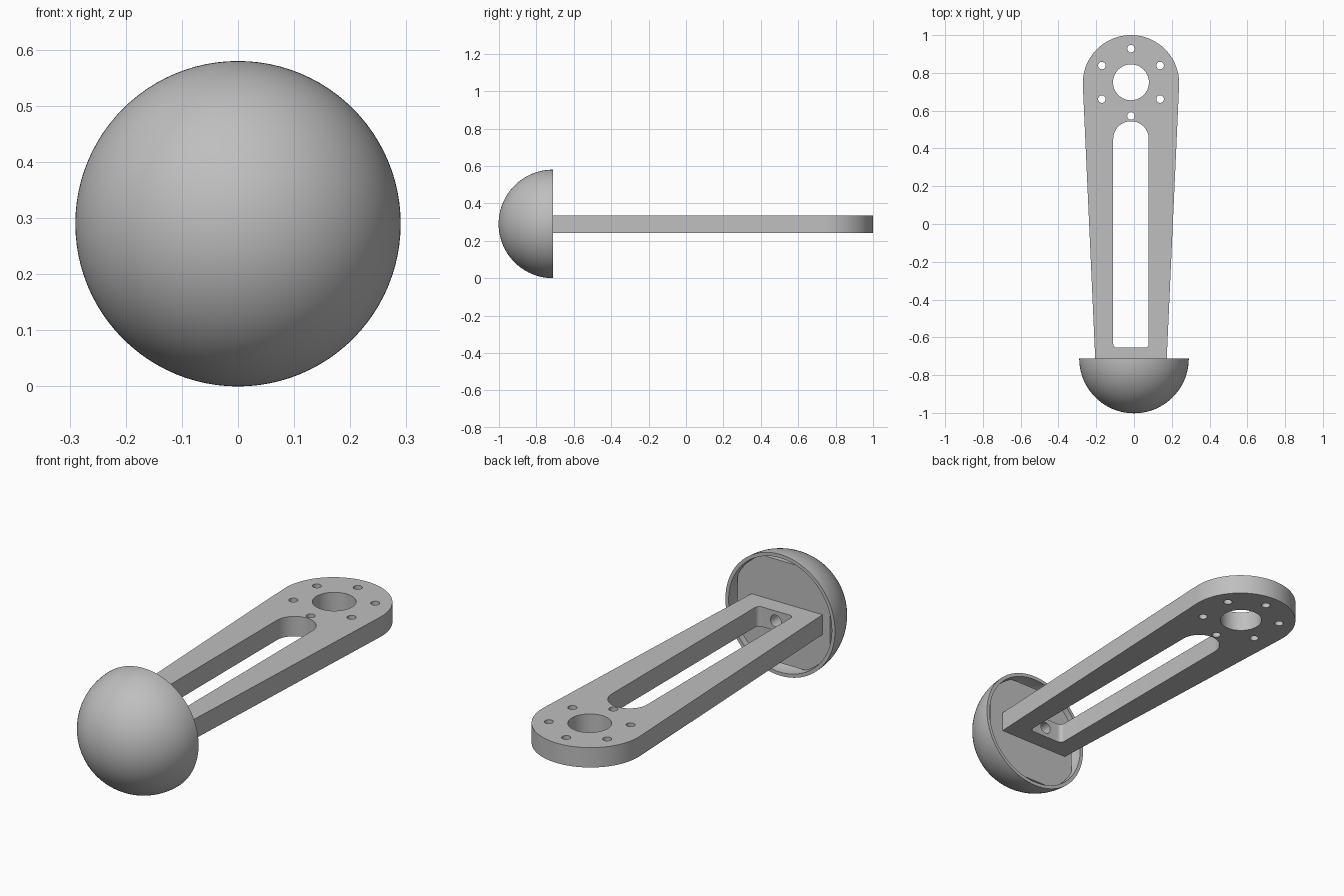
import bpy, bmesh, math
from mathutils import Matrix, Vector

cube = bpy.data.objects.get("Cube")
if cube:
    bpy.data.objects.remove(cube, do_unlink=True)

grey = bpy.data.materials.new("light_grey")
grey.use_nodes = True
COLOUR = (0.52, 0.52, 0.52, 1)
grey.diffuse_color = COLOUR
grey.node_tree.nodes["Principled BSDF"].inputs["Base Color"].default_value = COLOUR

CX = -0.016                 # arm centre line
MID_Z = 0.29                # height of the dome centre
RIM_Y, FLOOR_Y = -0.712, -0.74
R = 0.29


def arc(cx, cy, r, start, end, n):
    """Points along an arc, angles in degrees."""
    return [(cx + r * math.cos(math.radians(start + (end - start) * i / n)),
             cy + r * math.sin(math.radians(start + (end - start) * i / n)))
            for i in range(n + 1)]


def circle(cx, cy, r, n):
    return arc(cx, cy, r, 0, 360, n)[:-1]


def activate(obj):
    bpy.ops.object.select_all(action='DESELECT')
    obj.select_set(True)
    bpy.context.view_layer.objects.active = obj


def smooth(obj):
    activate(obj)
    bpy.ops.object.shade_smooth_by_angle(angle=math.radians(30))


def plate(name, loops, thickness):
    """Flat plate with holes, centred on its own z = 0."""
    curve = bpy.data.curves.new(name, 'CURVE')
    curve.dimensions = '2D'
    curve.fill_mode = 'BOTH'
    curve.extrude = thickness / 2
    for pts in loops:
        spline = curve.splines.new('POLY')
        spline.points.add(len(pts) - 1)
        for p, (x, y) in zip(spline.points, pts):
            p.co = (x, y, 0, 1)
        spline.use_cyclic_u = True
    obj = bpy.data.objects.new(name, curve)
    bpy.context.collection.objects.link(obj)
    activate(obj)
    bpy.ops.object.convert(target='MESH')
    obj = bpy.context.object
    bm = bmesh.new()
    bm.from_mesh(obj.data)
    bmesh.ops.remove_doubles(bm, verts=bm.verts, dist=0.0001)
    bmesh.ops.recalc_face_normals(bm, faces=bm.faces)
    bm.to_mesh(obj.data)
    bm.free()
    obj.data.materials.clear()
    obj.data.materials.append(grey)
    return obj


# Tapered arm with rounded head, slot, bore and six screw holes
HEAD_Y = 0.75
outline = [(CX + 0.188, FLOOR_Y)] + arc(CX, 0.745, 0.255, -3, 183, 64) + [(CX - 0.188, FLOOR_Y)]
slot_r, fillet, slot_end = 0.094, 0.02, -0.655
slot = arc(CX, 0.45, slot_r, 0, 180, 32)
slot += arc(CX - slot_r + fillet, slot_end + fillet, fillet, 180, 270, 6)
slot += arc(CX + slot_r - fillet, slot_end + fillet, fillet, 270, 360, 6)
holes = [circle(CX, HEAD_Y, 0.095, 64)]
for x, y in circle(0, 0, 0.178, 6):
    holes.append(circle(CX - y, HEAD_Y + x, 0.02, 24))
arm = plate("arm", [outline, slot] + holes, 0.095)
arm.data.transform(Matrix.Translation((0, 0, 0.288)))

# Screw hole through the closed end of the slot
bpy.ops.mesh.primitive_cylinder_add(vertices=32, radius=0.028, depth=0.3,
                                    location=(CX, FLOOR_Y, 0.288),
                                    rotation=(math.pi / 2, 0, 0))
cutter = bpy.context.object
cutter.name = "screw_hole_cutter"
cut = arm.modifiers.new("screw_hole", 'BOOLEAN')
cut.object = cutter
cut.solver = 'EXACT'
activate(arm)
bpy.ops.object.modifier_apply(modifier=cut.name)
bpy.data.objects.remove(cutter, do_unlink=True)
smooth(arm)

# Hollow half-ball: outer and inner arcs joined by the rim, spun about y
WALL = 0.017
inner = R - WALL
profile = arc(0, RIM_Y, R, -90, 0, 40) + arc(0, RIM_Y, inner, 0, -90, 40)
bm = bmesh.new()
verts = [bm.verts.new((max(x, 0), y, MID_Z)) for x, y in profile]
edges = [bm.edges.new(pair) for pair in zip(verts, verts[1:])]
bmesh.ops.spin(bm, geom=verts + edges, cent=(0, 0, MID_Z), axis=(0, 1, 0),
               angle=math.tau, steps=96, use_duplicate=False)
bmesh.ops.remove_doubles(bm, verts=bm.verts, dist=0.0001)
bmesh.ops.recalc_face_normals(bm, faces=bm.faces)
mesh = bpy.data.meshes.new("dome_shell")
bm.to_mesh(mesh)
bm.free()
dome = bpy.data.objects.new("dome_shell", mesh)
bpy.context.collection.objects.link(dome)
mesh.materials.append(grey)
smooth(dome)

# Recessed mounting disc with a flat on each side
FLAT = 0.245
disc_pts = [(max(-FLAT, min(FLAT, x)), max(-FLAT, min(FLAT, z)))
            for x, z in circle(0, 0, inner - 0.003, 96)]
disc = plate("mounting_disc", [disc_pts], 0.04)
disc.data.transform(Matrix.Translation((0, FLOOR_Y - 0.02, MID_Z))
                    @ Matrix.Rotation(math.pi / 2, 4, 'X'))
smooth(disc)
